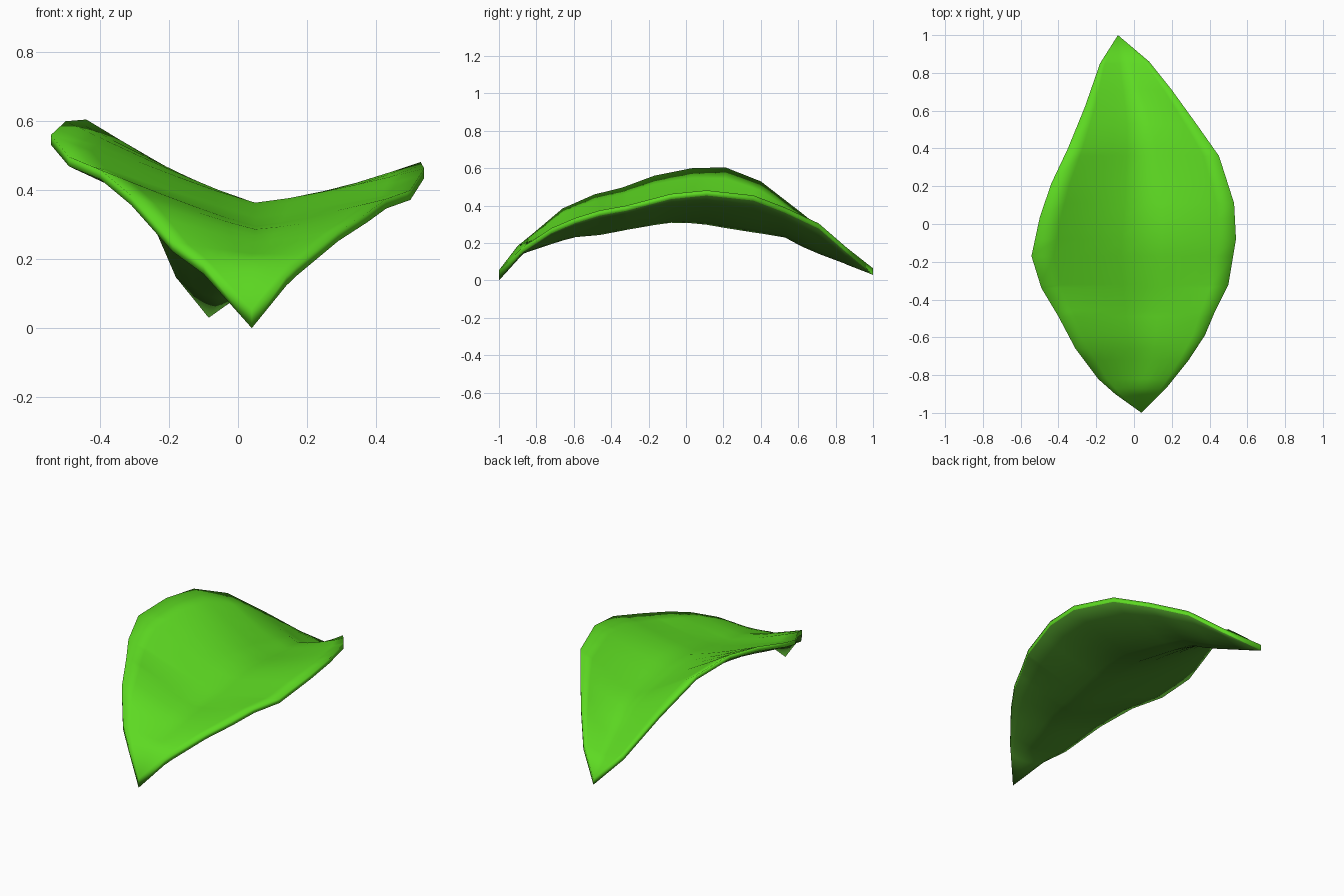
import bpy, bmesh

if "Cube" in bpy.data.objects:
    bpy.data.objects.remove(bpy.data.objects["Cube"])

# Control points as (y, x, z): both rims and the central fold, from front tip to back tip
FRONT, BACK = (-1, .04, .055), (1, -.085, .065)
LEFT = [FRONT, (-.9, -.10, .185), (-.82, -.19, .25), (-.66, -.31, .385), (-.49, -.40, .46),
        (-.34, -.49, .497), (-.17, -.543, .56), (.03, -.50, .60), (.21, -.44, .605),
        (.40, -.35, .53), (.62, -.26, .36), (.85, -.18, .175), BACK]
RIGHT = [FRONT, (-.87, .17, .18), (-.72, .29, .28), (-.59, .375, .335), (-.46, .43, .375),
         (-.32, .50, .40), (-.08, .54, .463), (.11, .53, .482), (.36, .45, .455),
         (.53, .33, .39), (.71, .20, .305), (.86, .08, .175), BACK]
FOLD = [FRONT, (-.87, .04, .20), (-.61, .05, .285), (-.44, .05, .30), (-.25, .05, .34),
        (-.05, .05, .368), (.1, .06, .355), (.3, .05, .32), (.52, .03, .29),
        (.65, .0, .22), (.85, -.05, .145), BACK]


def sample(points, y):
    """Linear x, z along a control line at depth y."""
    for a, b in zip(points, points[1:]):
        if y <= b[0]:
            f = (y - a[0]) / (b[0] - a[0])
            return a[1] + f * (b[1] - a[1]), a[2] + f * (b[2] - a[2])
    return points[-1][1:]


def cross_section(y):
    """Soft V from left rim through the fold to the right rim, with thickness."""
    mx, mz = sample(FOLD, y)
    row = []
    for i in range(-5, 6):
        t = abs(i) / 5
        ex, ez = sample(LEFT if i < 0 else RIGHT, y)
        bend = t ** (1.12 if i < 0 else 1.25)
        row.append((mx + t * (ex - mx), y, mz + bend * (ez - mz), .055 - .027 * t * t))
    return row


def material(name, color):
    mat = bpy.data.materials.new(name)
    mat.diffuse_color = (*color, 1)
    mat.use_nodes = True
    mat.node_tree.nodes["Principled BSDF"].inputs["Base Color"].default_value = mat.diffuse_color
    return mat


# Leaf blade: two skins joined around the rim and closed at both tips
bm = bmesh.new()
ys = sorted({p[0] for p in LEFT + RIGHT} - {-1, 1})
loops = []
for y in ys:
    row = cross_section(y)
    top = [bm.verts.new((x, y, z)) for x, y, z, d in row]
    low = [bm.verts.new((x, y, z - d)) for x, y, z, d in row]
    loops.append((top, low))

under = []
for (t0, l0), (t1, l1) in zip(loops, loops[1:]):
    a, b = t0 + l0[::-1], t1 + l1[::-1]
    n = len(t0)
    for i in range(len(a)):
        j = (i + 1) % len(a)
        f = bm.faces.new((a[i], a[j], b[j], b[i]))
        if n <= i < 2 * n - 1:
            under.append(f)

for (y, x, z), (top, low) in ((FRONT, loops[0]), (BACK, loops[-1])):
    up = bm.verts.new((x, y, z))
    down = bm.verts.new((x, y, z - (.055 if y < 0 else .035)))
    for i in range(len(top) - 1):
        bm.faces.new((top[i], top[i + 1], up))
        under.append(bm.faces.new((low[i], low[i + 1], down)))
    for k in (0, -1):
        bm.faces.new((top[k], low[k], down, up))

# Darker green on the underside
for f in under:
    f.material_index = 1
bmesh.ops.recalc_face_normals(bm, faces=bm.faces)
for f in bm.faces:
    f.smooth = True
mesh = bpy.data.meshes.new("leaf")
bm.to_mesh(mesh)
bm.free()
mesh.materials.append(material("leaf green", (.11, .70, .016)))
mesh.materials.append(material("underside dark green", (.06, .25, .018)))
leaf = bpy.data.objects.new("leaf", mesh)
bpy.context.collection.objects.link(leaf)
